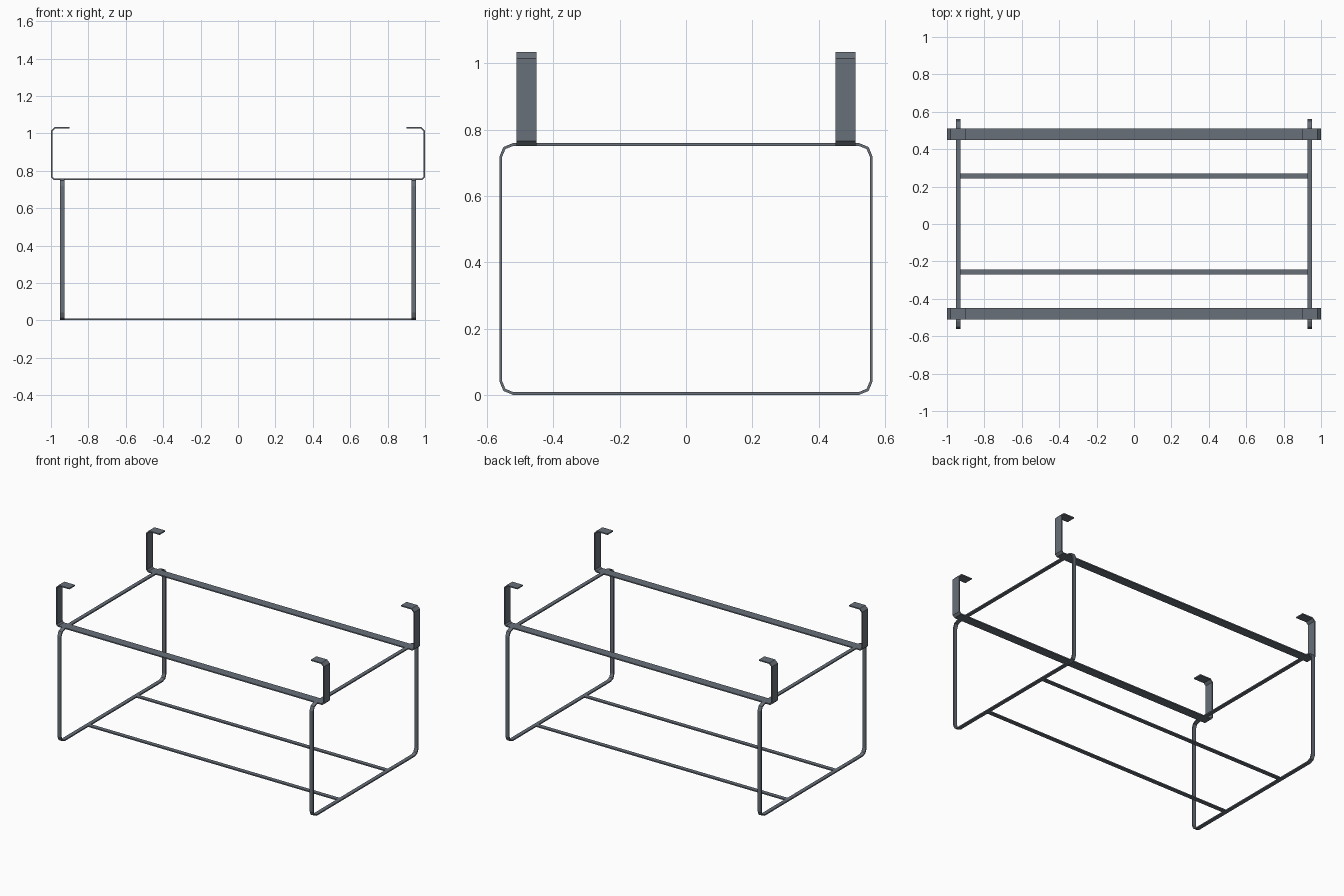
import bpy, math
from mathutils import Vector

if "Cube" in bpy.data.objects:
    bpy.data.objects.remove(bpy.data.objects["Cube"])

T = 0.008  # thickness of the flat metal stock

# dark blue-grey metal
metal = bpy.data.materials.new("dark_metal")
metal.diffuse_color = (0.14, 0.162, 0.19, 1)
metal.use_nodes = True
metal.node_tree.nodes["Principled BSDF"].inputs["Base Color"].default_value = metal.diffuse_color


def band(name, path, closed, to3d, width):
    """Flat metal strip: 2D path thickened inward (left side) with mitres, extruded by width."""
    pts = [Vector(p) for p in path]
    n = len(pts)
    inner = []
    for i, p in enumerate(pts):
        a = (p - pts[i - 1]).normalized() if closed or i > 0 else None
        b = (pts[(i + 1) % n] - p).normalized() if closed or i < n - 1 else None
        a, b = a or b, b or a
        na, nb = Vector((-a.y, a.x)), Vector((-b.y, b.x))
        m = (na + nb).normalized()
        inner.append(p + m * (T / m.dot(na)))
    verts = []
    for p, q in zip(pts, inner):
        verts += [to3d(p, -width / 2), to3d(p, width / 2),
                  to3d(q, width / 2), to3d(q, -width / 2)]
    faces = []
    for i in range(n if closed else n - 1):
        j = (i + 1) % n
        for k in range(4):
            l = (k + 1) % 4
            faces.append((4 * i + k, 4 * i + l, 4 * j + l, 4 * j + k))
    if not closed:
        faces += [(3, 2, 1, 0), tuple(4 * n - 4 + k for k in range(4))]
    mesh = bpy.data.meshes.new(name)
    mesh.from_pydata(verts, [], faces)
    mesh.materials.append(metal)
    ob = bpy.data.objects.new(name, mesh)
    bpy.context.collection.objects.link(ob)
    bpy.context.view_layer.objects.active = ob
    ob.select_set(True)
    bpy.ops.object.mode_set(mode='EDIT')
    bpy.ops.mesh.select_all(action='SELECT')
    bpy.ops.mesh.normals_make_consistent(inside=False)
    bpy.ops.object.mode_set(mode='OBJECT')
    ob.select_set(False)
    return ob


# rounded side loops, counter-clockwise in the YZ plane
R, Y, Z0, Z1 = 0.04, 0.562, 0.001, 0.759
loop = []
for cy, cz, start in ((Y - R, Z0 + R, -90), (Y - R, Z1 - R, 0),
                      (R - Y, Z1 - R, 90), (R - Y, Z0 + R, 180)):
    for s in range(3):
        a = math.radians(start + 45 * s)
        loop.append((cy + R * math.cos(a), cz + R * math.sin(a)))
for side, x in (("left", -0.94), ("right", 0.94)):
    band(side + "_side_loop", loop, True, lambda p, w, x=x: (x + w, p.x, p.y), 0.026)

# hanger straps with chamfered bends and inward hooks
C, B = 0.02, 0.014
half = [(B - 1, 0.751), (-1, 0.751 + B), (-1, 1.034 - C), (C - 1, 1.034), (-0.9, 1.034)]
strap = half[::-1] + [(-x, z) for x, z in half]
for side, y in (("front", -0.48), ("back", 0.48)):
    band(side + "_hanger_strap", strap, False, lambda p, w, y=y: (p.x, y + w, p.y), 0.06)

# bottom shelf bars between the loops
for side, y in (("front", -0.257), ("back", 0.257)):
    band(side + "_bottom_bar", [(-0.932, 0.001), (0.932, 0.001)], False,
         lambda p, w, y=y: (p.x, y + w, p.y), 0.028)
